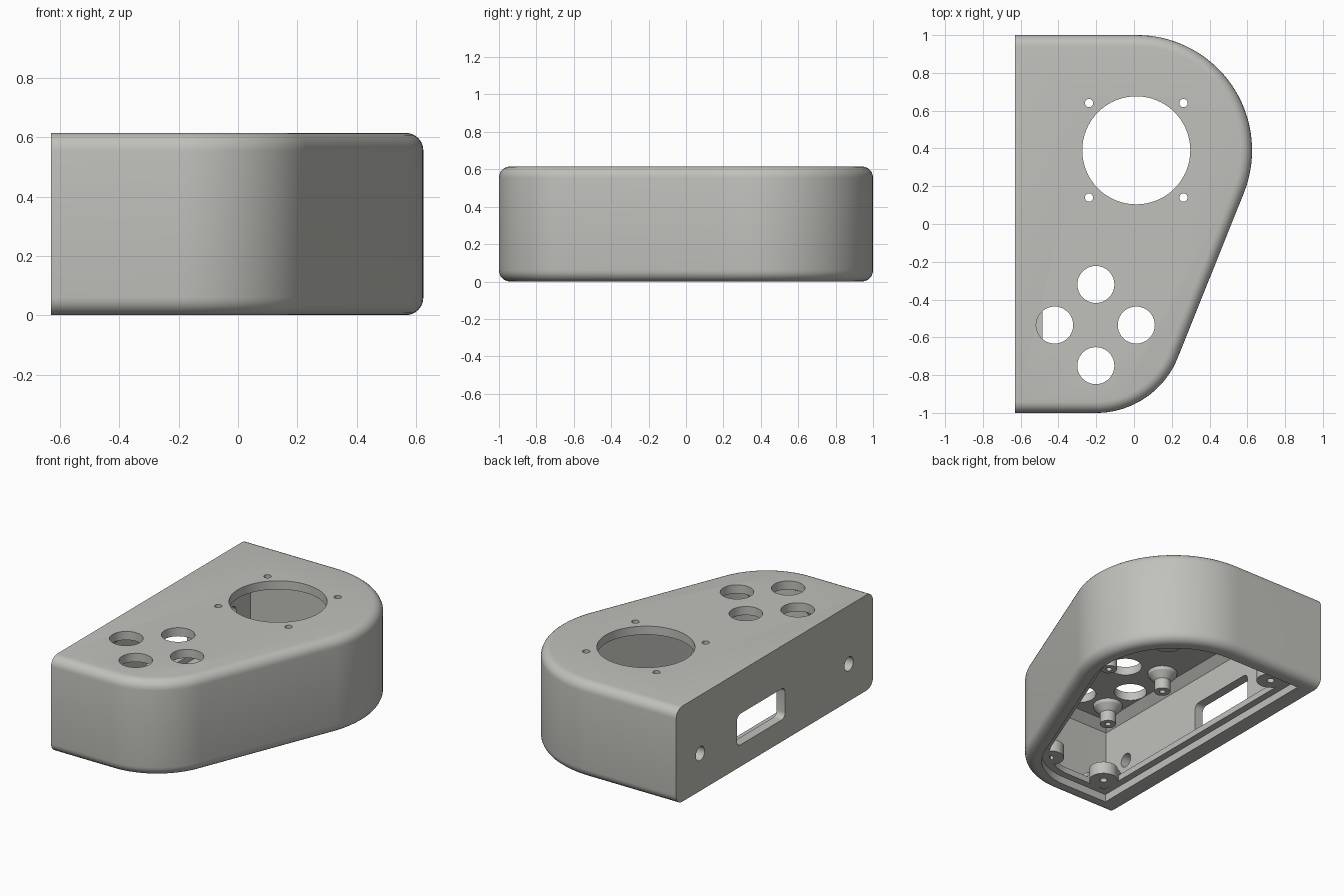
import bpy, bmesh, math
from mathutils import Matrix, Vector

if "Cube" in bpy.data.objects:
    bpy.data.objects.remove(bpy.data.objects["Cube"])

grey = bpy.data.materials.new("light_grey")
grey.diffuse_color = (0.53, 0.53, 0.50, 1)
grey.use_nodes = True
grey.node_tree.nodes["Principled BSDF"].inputs["Base Color"].default_value = grey.diffuse_color

LEFT, HEIGHT, FILLET, WALL = -0.63, 0.615, 0.06, 0.06
SMALL, R_SMALL = Vector((-0.2, -0.535)), 0.465
BIG, R_BIG = Vector((0.015, 0.39)), 0.61


def arc(c, r, a0, a1, n):
    return [(c[0] + r * math.cos(a0 + (a1 - a0) * i / n),
             c[1] + r * math.sin(a0 + (a1 - a0) * i / n)) for i in range(n + 1)]


def circle(c, r, n=32):
    return arc(c, r, 0, math.tau, n)[:-1]


def outline(inset, left_inset):
    """Flat left side, two round ends joined by a slanted tangent."""
    d = BIG - SMALL
    t = math.atan2(d.y, d.x) - math.acos((R_SMALL - R_BIG) / d.length)
    x = LEFT + left_inset
    return ([(x, -1 + inset)]
            + arc(SMALL, R_SMALL - inset, -math.pi / 2, t, 20)
            + arc(BIG, R_BIG - inset, t, math.pi / 2, 36)
            + [(x, 1 - inset)])


def loft(bm, rings, closed=False, matrix=Matrix()):
    """Bridge a stack of (profile, z) rings, capped unless closed on itself."""
    vs = [[bm.verts.new(matrix @ Vector((x, y, z))) for x, y in p] for p, z in rings]
    n = len(vs[0])
    pairs = list(zip(vs, vs[1:])) + ([(vs[-1], vs[0])] if closed else [])
    for a, b in pairs:
        for i in range(n):
            j = (i + 1) % n
            bm.faces.new((a[i], a[j], b[j], b[i]))
    if not closed:
        bm.faces.new(vs[0][::-1])
        bm.faces.new(vs[-1])


def finish(name, bm):
    bmesh.ops.recalc_face_normals(bm, faces=bm.faces)
    me = bpy.data.meshes.new(name)
    bm.to_mesh(me)
    bm.free()
    me.materials.append(grey)
    ob = bpy.data.objects.new(name, me)
    bpy.context.collection.objects.link(ob)
    return ob


def smooth(ob):
    bpy.ops.object.select_all(action='DESELECT')
    ob.select_set(True)
    bpy.context.view_layer.objects.active = ob
    bpy.ops.object.shade_smooth_by_angle(angle=math.radians(30))


# Housing shell: ceiling, inner walls, lid ledge, lid recess, then the filleted outside
section = [(0.11, 0.11, 0.56), (WALL, WALL, 0.51), (WALL, WALL, 0.10),
           (0.145, 0.145, 0.09), (0.145, 0.145, 0.05), (0.10, 0.10, 0.05), (0.10, 0.10, 0.0)]
for i in range(7):
    a = math.pi / 2 * i / 6
    section.append((FILLET * (1 - math.sin(a)), 0, FILLET * (1 - math.cos(a))))
for i in range(7):
    a = math.pi / 2 * i / 6
    section.append((FILLET * (1 - math.cos(a)), 0, HEIGHT - FILLET * (1 - math.sin(a))))
bm = bmesh.new()
loft(bm, [(outline(d, l), z) for d, l, z in section])
housing = finish("housing", bm)

# Cutter for all openings
bm = bmesh.new()
top_holes = [(0.012, 0.39, 0.286, 64)]
top_holes += [(0.012 + sx * 0.25, 0.39 + sy * 0.25, 0.022, 20) for sx in (-1, 1) for sy in (-1, 1)]
top_holes += [(x, y, 0.098, 40) for x, y in
              ((-0.202, -0.32), (-0.202, -0.75), (-0.42, -0.535), (0.012, -0.535))]
for x, y, r, n in top_holes:
    p = circle((x, y), r, n)
    loft(bm, [(p, 0.48), (p, 0.7)])
# side openings: local (x, y, z) becomes world (y, z, x)
to_side = Matrix(((0, 0, 1, 0), (1, 0, 0, 0), (0, 1, 0, 0), (0, 0, 0, 1)))
slot, corner = [], 0.035
for k, (sx, sy) in enumerate(((1, 1), (-1, 1), (-1, -1), (1, -1))):
    c = (0.137 + sx * (0.245 - corner), 0.24 + sy * (0.1 - corner))
    slot += arc(c, corner, k * math.pi / 2, (k + 1) * math.pi / 2, 6)
for p in (slot, circle((0.755, 0.24), 0.045, 24), circle((-0.755, 0.24), 0.045, 24)):
    loft(bm, [(p, LEFT - 0.1), (p, LEFT + 0.12)], matrix=to_side)
cutter = finish("opening_cutter", bm)
cutter.hide_render = True

mod = housing.modifiers.new("openings", 'BOOLEAN')
mod.operation, mod.solver, mod.object = 'DIFFERENCE', 'EXACT', cutter
bpy.context.view_layer.objects.active = housing
housing.select_set(True)
bpy.ops.object.modifier_apply(modifier=mod.name)
bpy.data.objects.remove(cutter)
smooth(housing)


def turned(name, x, y, section):
    """Hollow turned part from a closed (radius, z) section."""
    bm = bmesh.new()
    loft(bm, [(circle((x, y), r, 32), z) for r, z in section], closed=True)
    smooth(finish(name, bm))


# Flared standoffs hanging from the ceiling around the button holes
for x in (-0.42, 0.0):
    for y in (-0.235, -0.745):
        turned("board_standoff", x, y, [(0.018, 0.57), (0.09, 0.57), (0.085, 0.54),
                                        (0.048, 0.50), (0.048, 0.43), (0.018, 0.43)])

# Lid screw tabs on the ledge
for x, y in ((-0.41, -0.775), (-0.41, 0.79), (0.01, -0.775), (0.34, 0.72)):
    turned("lid_screw_tab", x, y, [(0.022, 0.05), (0.085, 0.05), (0.085, 0.13), (0.022, 0.13)])

# Webs tying the two left tabs to the corners
for s, y in ((-1, -0.775), (1, 0.79)):
    bm = bmesh.new()
    p = [(-0.58, s * 0.95), (-0.58, y), (-0.47, y - s * 0.06), (-0.46, s * 0.84),
         (-0.36, s * 0.86), (-0.35, s * 0.95)]
    loft(bm, [(p, 0.052), (p, 0.128)])
    finish("tab_web", bm)
